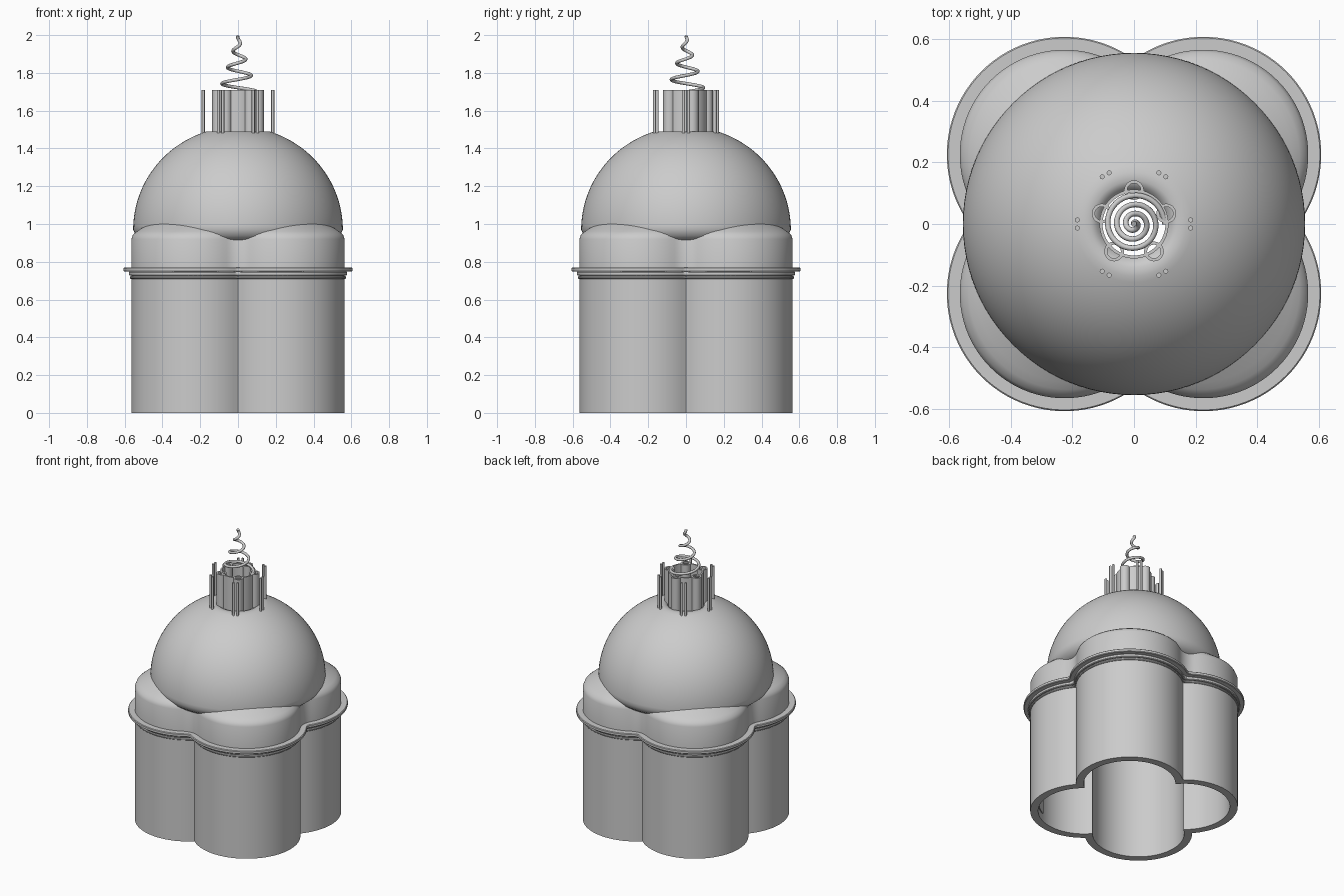
import bpy, bmesh
from math import sin, cos, pi, sqrt, atan2, radians
from mathutils import Vector, Matrix

cube = bpy.data.objects.get("Cube")
if cube:
    bpy.data.objects.remove(cube, do_unlink=True)

grey = bpy.data.materials.new("plain grey")
grey.use_nodes = True
grey.diffuse_color = (0.6, 0.6, 0.6, 1)
grey.node_tree.nodes["Principled BSDF"].inputs["Base Color"].default_value = (0.6, 0.6, 0.6, 1)

D = 0.225      # lobe centre offset
LOBE = 0.34    # lobe radius


def finish(name, bm, angle=35):
    bmesh.ops.recalc_face_normals(bm, faces=bm.faces)
    mesh = bpy.data.meshes.new(name)
    bm.to_mesh(mesh)
    bm.free()
    mesh.materials.append(grey)
    ob = bpy.data.objects.new(name, mesh)
    bpy.context.collection.objects.link(ob)
    bpy.ops.object.select_all(action='DESELECT')
    ob.select_set(True)
    bpy.context.view_layer.objects.active = ob
    bpy.ops.object.shade_smooth_by_angle(angle=radians(angle))
    return ob


def loft(name, rings, angle=35):
    """Join equal-length rings of points into a closed hollow shell."""
    bm = bmesh.new()
    loops = [[bm.verts.new(p) for p in ring] for ring in rings]
    n = len(loops[0])
    for a, b in zip(loops, loops[1:] + loops[:1]):
        for i in range(n):
            j = (i + 1) % n
            bm.faces.new((a[i], a[j], b[j], b[i]))
    return finish(name, bm, angle)


def quatrefoil(radius, fillet, z, scale=1.0):
    """Four overlapping circles with rounded inner corners."""
    h = sqrt((radius + fillet) ** 2 - D * D)
    b = atan2(h, D)
    quarter = []
    for i in range(41):
        t = b - pi / 2 + (1.5 * pi - 2 * b) * i / 40
        quarter.append(Vector((D + radius * cos(t), D + radius * sin(t), 0)))
    for i in range(1, 8):
        t = -b - (pi - 2 * b) * i / 8
        quarter.append(Vector((fillet * cos(t), D + h + fillet * sin(t), 0)))
    ring = []
    for k in range(4):
        turn = Matrix.Rotation(k * pi / 2, 3, 'Z')
        ring += [turn @ p * scale + Vector((0, 0, z)) for p in quarter]
    return ring


def lathe(name, profile, centre=(0, 0), steps=96, angle=35):
    return loft(name, [[(centre[0] + r * cos(2 * pi * i / steps),
                         centre[1] + r * sin(2 * pi * i / steps), z)
                        for i in range(steps)] for r, z in profile], angle)


# Four-lobed hollow lower body
INNER = LOBE - 0.05
loft("lower_body", [quatrefoil(r, 0.004, z) for r, z in
                    ((LOBE, 0), (LOBE, 0.75), (INNER, 0.75), (INNER, 0))])

# Upper band with rounded corners and a shoulder running in under the dome
band = [quatrefoil(LOBE, 0.124, z, s) for s, z in
        ((1, 0.74), (1, 0.92), (0.985, 0.943), (0.95, 0.96), (0.91, 0.975), (0.84, 1.0))]
band += [quatrefoil(INNER, 0.004, z) for z in (0.93, 0.74)]
loft("shoulder_band", band)

# Flange and the two thin rings under it
for name, radius, low, high in (("flange", 0.382, 0.748, 0.770),
                                ("upper_ring", 0.353, 0.727, 0.748),
                                ("lower_ring", 0.348, 0.709, 0.724)):
    e = 0.004
    loft(name, [quatrefoil(r, 0.03, z) for r, z in
                ((0.32, low), (radius - e, low), (radius, low + e),
                 (radius, high - e), (radius - e, high), (0.32, high))])

# Dome shell with a rolled lower lip and a flared top opening
def dome_arc(width, height, end):
    return [(width * cos(end * i / 32), 0.97 + height * sin(end * i / 32)) for i in range(33)]

outer = dome_arc(0.555, 0.545, 1.262)
inner = dome_arc(0.52, 0.51, 1.30)
lip = [(0.49, 0.91), (0.515, 0.918), (0.54, 0.938)]
rim = [(0.14, 1.49), (0.12, 1.48), (0.106, 1.455)]
lathe("dome", lip + outer + rim + inner[::-1])

# Crown: thin tube wall with five hollow flutes around it
TOP = 1.71
def tube(name, centre, r_out, r_in, low, steps):
    lathe(name, ((r_out, low), (r_out, TOP), (r_in, TOP), (r_in, low)), centre, steps)

tube("crown_wall", (0, 0), 0.112, 0.102, 1.45, 64)
for k in range(5):
    t = pi / 2 + k * 2 * pi / 5
    c, s = cos(t), sin(t)
    # Each flute is a half tube facing outward
    rings = []
    for r, z in ((0.032, 1.46), (0.032, TOP), (0.022, TOP), (0.022, 1.46)):
        rings.append([(0.11 * c + r * cos(t + a), 0.11 * s + r * sin(t + a), z)
                      for a in [pi * 2 * i / 28 for i in range(28)]])
    loft("crown_flute", rings)

# Six pairs of slim rods around the crown
for k in range(6):
    turn = Matrix.Rotation(k * pi / 3, 3, 'Z')
    for side in (-0.013, 0.013):
        p = turn @ Vector((0.184, side, 0))
        bm = bmesh.new()
        bmesh.ops.create_cone(bm, cap_ends=True, segments=16, radius1=0.008, radius2=0.008,
                              depth=TOP - 1.475,
                              matrix=Matrix.Translation((p.x, p.y, (TOP + 1.475) / 2)))
        finish("crown_rod", bm)

# Tapering coil spring
curve = bpy.data.curves.new("spring", 'CURVE')
curve.dimensions = '3D'
curve.bevel_depth = 0.009
curve.bevel_resolution = 3
curve.use_fill_caps = True
curve.materials.append(grey)
path = curve.splines.new('POLY')
N, TURNS = 160, 3.4
path.points.add(N)
for i, p in enumerate(path.points):
    f = i / N
    a, r = 2 * pi * TURNS * f, 0.1 * (1 - f)
    p.co = (r * cos(a), r * sin(a), 1.70 + 0.296 * f, 1)
spring = bpy.data.objects.new("spring", curve)
bpy.context.collection.objects.link(spring)

# Shallow curved panel inside the front left lobe
bm = bmesh.new()
section = [bm.verts.new((r, 0, z)) for r, z in
           ((INNER - 0.006, 0.05), (INNER + 0.002, 0.05), (INNER + 0.002, 0.52), (INNER - 0.006, 0.52))]
face = bm.faces.new(section)
bmesh.ops.rotate(bm, verts=section, cent=(0, 0, 0), matrix=Matrix.Rotation(radians(-65), 3, 'Z'))
bmesh.ops.spin(bm, geom=[face] + list(face.edges) + section, cent=(0, 0, 0), axis=(0, 0, 1),
               angle=radians(40), steps=12)
bmesh.ops.translate(bm, verts=bm.verts, vec=(D, -D, 0))
finish("inner_panel", bm)
